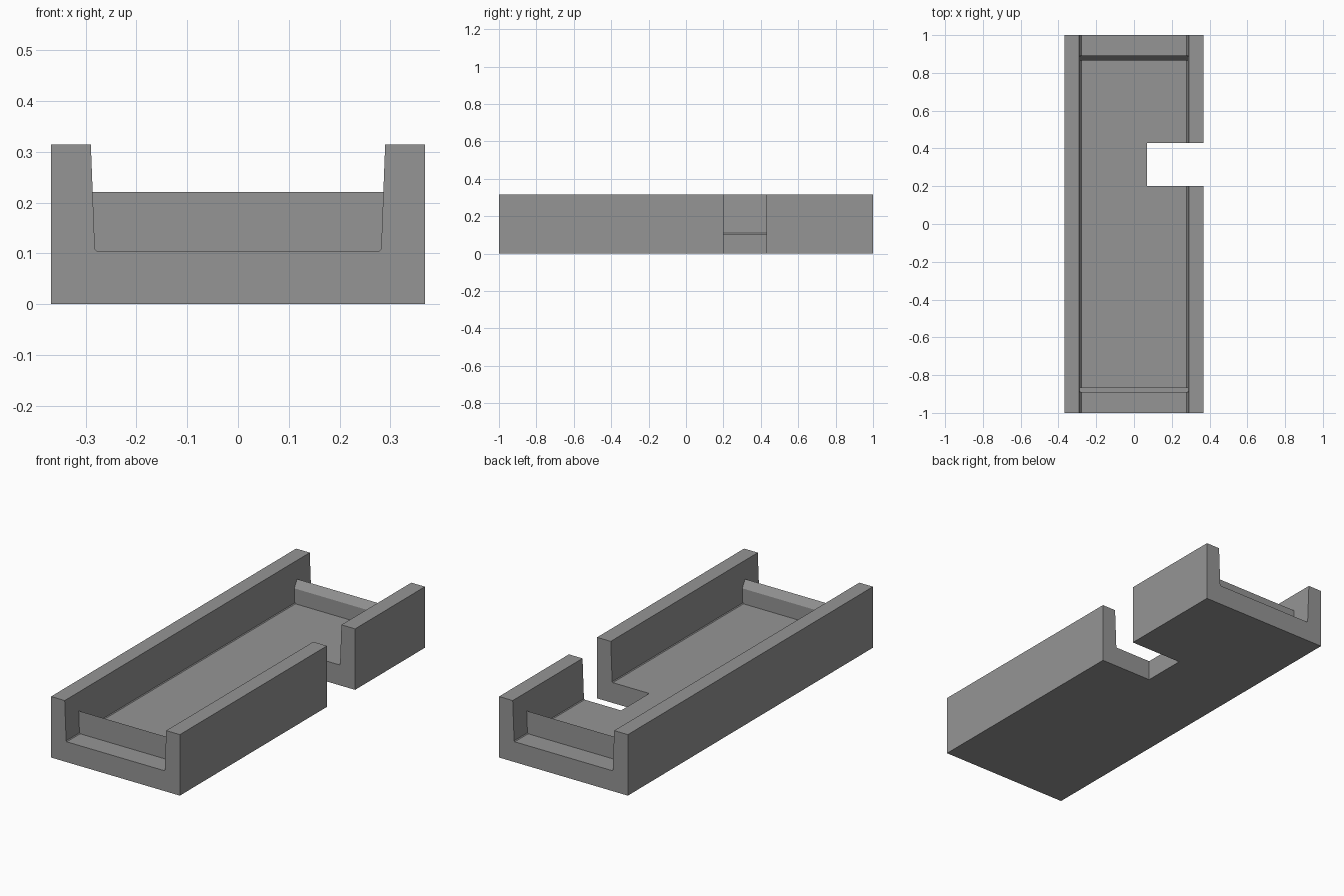
import bpy, bmesh
from mathutils import Vector

if "Cube" in bpy.data.objects:
    bpy.data.objects.remove(bpy.data.objects["Cube"])

grey = bpy.data.materials.new("plain grey")
grey.diffuse_color = (0.30, 0.30, 0.30, 1)
grey.use_nodes = True
grey.node_tree.nodes["Principled BSDF"].inputs["Base Color"].default_value = grey.diffuse_color


def prism(name, outline, sweep):
    """Closed flat outline swept along a vector."""
    bm = bmesh.new()
    face = bm.faces.new([bm.verts.new(p) for p in outline])
    ext = bmesh.ops.extrude_face_region(bm, geom=[face])
    moved = [g for g in ext["geom"] if isinstance(g, bmesh.types.BMVert)]
    bmesh.ops.translate(bm, verts=moved, vec=Vector(sweep))
    bmesh.ops.recalc_face_normals(bm, faces=bm.faces)
    mesh = bpy.data.meshes.new(name)
    bm.to_mesh(mesh)
    bm.free()
    mesh.materials.append(grey)
    obj = bpy.data.objects.new(name, mesh)
    bpy.context.collection.objects.link(obj)
    return obj


# Channel: U section with slightly drafted walls and softened floor corners
W, H, FLOOR = 0.368, 0.315, 0.105
half = [(W, 0), (W, H), (0.29, H), (0.282, FLOOR + 0.004), (0.278, FLOOR)]
section = half + [(-x, z) for x, z in reversed(half)]
channel = prism("channel_body", [(x, -1, z) for x, z in section], (0, 2, 0))

# Notch cut right through the floor and the right wall
cutter = prism("notch_cutter",
               [(0.07, 0.2, -0.1), (0.6, 0.2, -0.1), (0.6, 0.43, -0.1), (0.07, 0.43, -0.1)],
               (0, 0, 0.6))
cutter.hide_render = True
cutter.hide_set(True)
cut = channel.modifiers.new("notch", "BOOLEAN")
cut.operation = "DIFFERENCE"
cut.solver = "EXACT"
cut.object = cutter

# Cross ribs near each end: upright outer face, top sloping down inward
rib = [(0.866, FLOOR - 0.01), (0.866, 0.183), (0.891, 0.221), (0.891, FLOOR - 0.01)]
for name, side in (("front_rib", -1), ("back_rib", 1)):
    prism(name, [(-0.2862, side * y, z) for y, z in rib], (0.5724, 0, 0))
